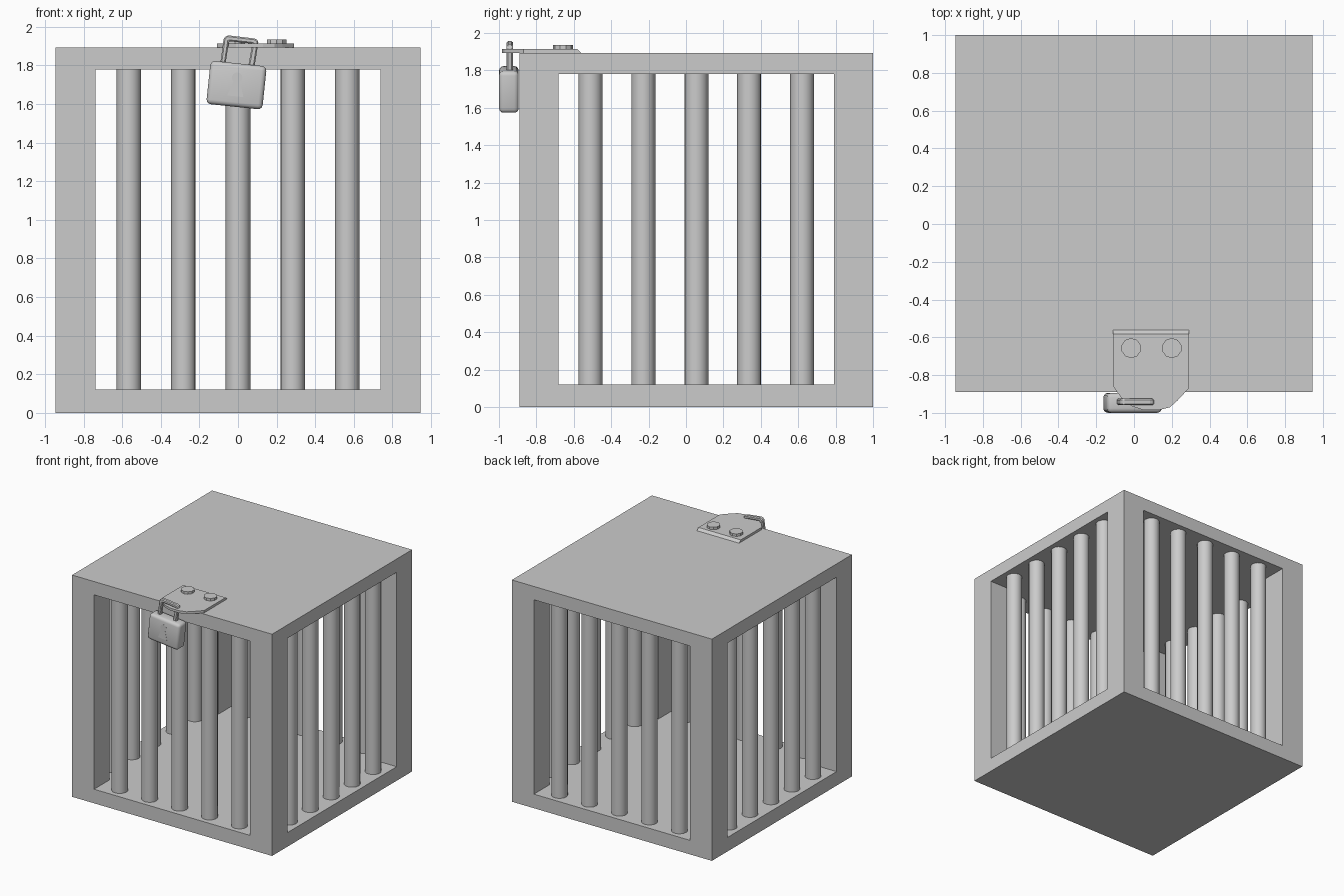
import bpy, bmesh, math
from mathutils import Matrix, Vector

if "Cube" in bpy.data.objects:
    bpy.data.objects.remove(bpy.data.objects["Cube"])

metal = bpy.data.materials.new("grey_metal")
metal.use_nodes = True
GREY = (0.6, 0.6, 0.6, 1)
metal.diffuse_color = GREY
metal.node_tree.nodes["Principled BSDF"].inputs["Base Color"].default_value = GREY


def finish(name, bm, smooth=False):
    bmesh.ops.recalc_face_normals(bm, faces=bm.faces)
    mesh = bpy.data.meshes.new(name)
    bm.to_mesh(mesh)
    bm.free()
    mesh.materials.append(metal)
    ob = bpy.data.objects.new(name, mesh)
    bpy.context.collection.objects.link(ob)
    if smooth:
        bpy.ops.object.select_all(action='DESELECT')
        ob.select_set(True)
        bpy.context.view_layer.objects.active = ob
        bpy.ops.object.shade_smooth_by_angle(angle=math.radians(40))
    return ob


def box(name, centre, size):
    bm = bmesh.new()
    bmesh.ops.create_cube(bm, size=1)
    bmesh.ops.scale(bm, vec=size, verts=bm.verts)
    bmesh.ops.translate(bm, vec=centre, verts=bm.verts)
    return finish(name, bm)


def cylinder(name, centre, radius, height, sides, smooth=False):
    bm = bmesh.new()
    bmesh.ops.create_cone(bm, cap_ends=True, segments=sides, radius1=radius,
                          radius2=radius, depth=height)
    bmesh.ops.translate(bm, vec=centre, verts=bm.verts)
    return finish(name, bm, smooth)


def prism(outline, depth):
    """Extrude an outline of 3D points along the vector depth."""
    bm = bmesh.new()
    face = bm.faces.new([bm.verts.new(p) for p in outline])
    out = bmesh.ops.extrude_face_region(bm, geom=[face])
    bmesh.ops.translate(bm, vec=depth,
                        verts=[v for v in out["geom"] if isinstance(v, bmesh.types.BMVert)])
    return bm


# Cage frame: a solid block with a tunnel cut through each way
SIDE, CY, HALF = 1.89, 0.055, 0.737
LOW, HIGH = 0.12, 1.78
MID = (LOW + HIGH) / 2
frame = box("cage_frame", (0, CY, SIDE / 2 + 0.002), (SIDE, SIDE, SIDE + 0.004))
for i, size in enumerate([(2 * HALF, 3, HIGH - LOW), (3, 2 * HALF, HIGH - LOW)]):
    cutter = box("opening_cutter", (0, CY, MID), size)
    mod = frame.modifiers.new("opening", 'BOOLEAN')
    mod.operation, mod.solver, mod.object = 'DIFFERENCE', 'EXACT', cutter
    bpy.context.view_layer.objects.active = frame
    bpy.ops.object.modifier_apply(modifier=mod.name)
    bpy.data.objects.remove(cutter)

# Five bars on each side, centred on the depth of the posts
ROW = 0.842
for side, angle in (("front", 0), ("left", 90), ("back", 180), ("right", 270)):
    turn = Matrix.Rotation(math.radians(angle), 3, 'Z')
    for i in range(5):
        p = turn @ Vector(((i - 2) * 0.283, -ROW, 0))
        cylinder(f"{side}_bar_{i + 1}", (p.x, p.y + CY, MID), 0.064,
                 HIGH - LOW + 0.04, 16, True)

# Hasp plate with a tapered front tongue and a sloping back edge
outline = [(-0.11, -0.56), (0.29, -0.56), (0.29, -0.87), (0.23, -0.935),
           (0.19, -0.97), (0.13, -0.985), (0.05, -0.985), (-0.01, -0.965),
           (-0.06, -0.93), (-0.11, -0.86)]
bm = prism([(x, y, 1.894) for x, y in outline], (0, 0, 0.02))
for v in bm.verts:
    if v.co.z > 1.9 and v.co.y > -0.57:
        v.co.y -= 0.022
finish("hasp_plate", bm)
for name, x in (("right_bolt", -0.015), ("left_bolt", 0.2)):
    cylinder(name, (x, -0.657, 1.922), 0.053, 0.026, 10)

# Padlock, hanging tilted; its parts share one placement
tilt = Matrix.Translation((-0.008, -0.947, 1.698)) @ Matrix.Rotation(math.radians(6), 4, 'Y')

bm = bmesh.new()
bmesh.ops.create_cube(bm, size=1)
bmesh.ops.scale(bm, vec=(0.292, 0.105, 0.225), verts=bm.verts)
bmesh.ops.bevel(bm, geom=bm.edges[:], offset=0.024, segments=3, profile=0.5, affect='EDGES')
bm.transform(tilt)
finish("padlock_body", bm, True)

# Shackle: a leaning arch of flat bar
outer = [(-0.095, 0.10), (-0.091, 0.235), (-0.075, 0.252), (0.075, 0.25), (0.09, 0.237), (0.083, 0.10)]
inner = [(0.05, 0.10), (0.06, 0.222), (-0.062, 0.222), (-0.068, 0.10)]
bm = prism([(x, -0.012, z) for x, z in outer + inner], (0, 0.034, 0))
bmesh.ops.bevel(bm, geom=bm.edges[:], offset=0.007, segments=1, affect='EDGES')
bm.transform(tilt)
finish("padlock_shackle", bm)

# Keyhole: a thin plate, round above and flared below
arc = [(0.028 * math.cos(math.radians(a)), 0.038 + 0.028 * math.sin(math.radians(a)))
       for a in range(-50, 231, 28)]
hole = arc + [(-0.042, -0.058), (0.042, -0.058)]
bm = prism([(x, -0.0535, z) for x, z in hole], (0, 0.003, 0))
bm.transform(tilt)
finish("keyhole", bm)
